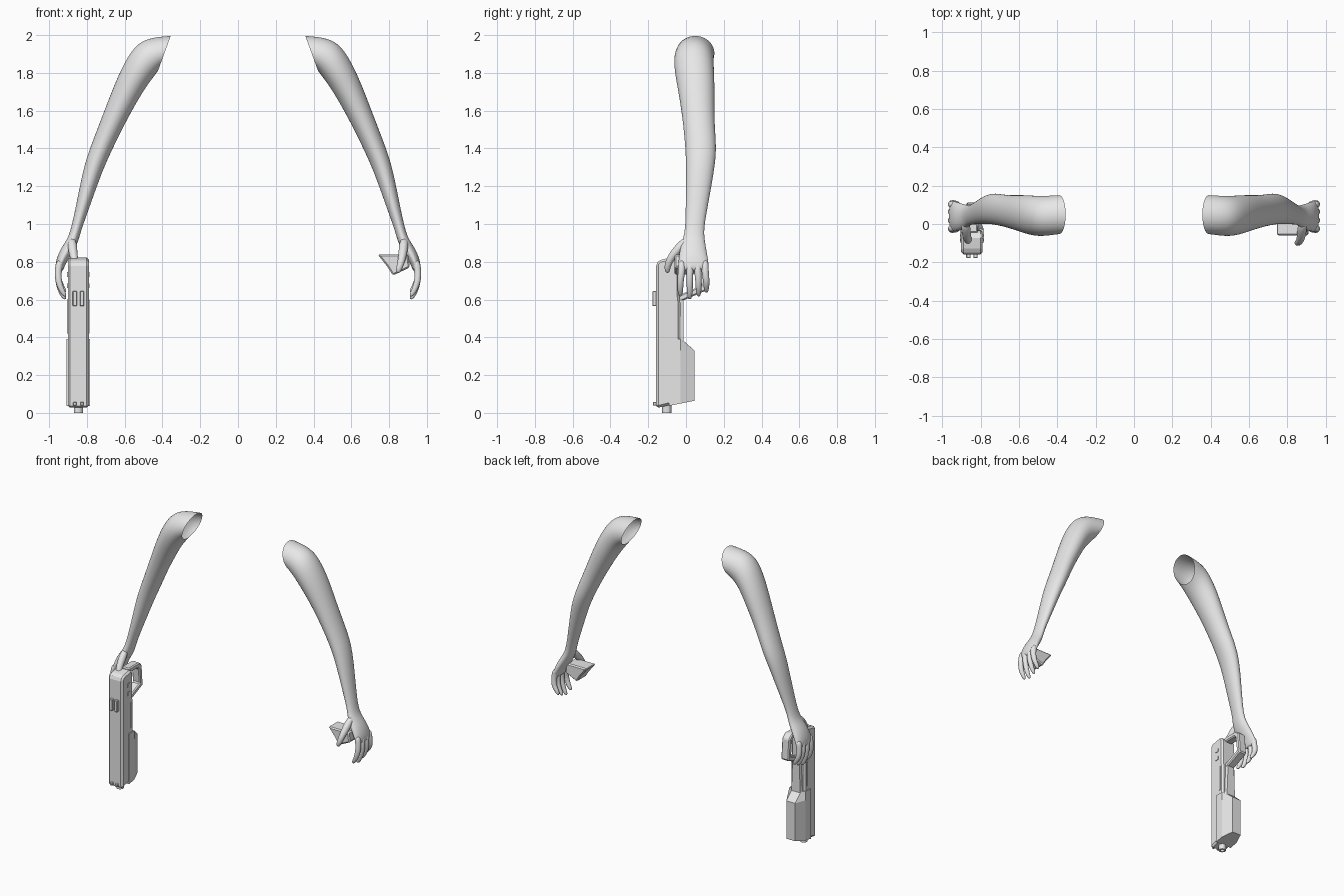
import bpy, bmesh, math
from mathutils import Vector

if "Cube" in bpy.data.objects:
    bpy.data.objects.remove(bpy.data.objects["Cube"], do_unlink=True)

grey = bpy.data.materials.new("plain_grey")
grey.use_nodes = True
grey.diffuse_color = (0.8, 0.8, 0.8, 1)
grey.node_tree.nodes["Principled BSDF"].inputs["Base Color"].default_value = (0.8, 0.8, 0.8, 1)


def loft(name, rings, caps=(True, True), loop=False, smooth=False, bevel=0):
    """Skin a row of equal-sized point rings."""
    bm = bmesh.new()
    rows = [[bm.verts.new(p) for p in ring] for ring in rings]
    n = len(rows[0])
    pairs = list(zip(rows, rows[1:])) + ([(rows[-1], rows[0])] if loop else [])
    for a, b in pairs:
        for i in range(n):
            j = (i + 1) % n
            bm.faces.new((a[i], a[j], b[j], b[i]))
    if not loop:
        for row, wanted in zip((rows[0], rows[-1]), caps):
            if wanted:
                bm.faces.new(row)
    bmesh.ops.recalc_face_normals(bm, faces=bm.faces)
    mesh = bpy.data.meshes.new(name)
    bm.to_mesh(mesh)
    bm.free()
    mesh.materials.append(grey)
    ob = bpy.data.objects.new(name, mesh)
    bpy.context.collection.objects.link(ob)
    if smooth:
        mesh.polygons.foreach_set("use_smooth", [True] * len(mesh.polygons))
        sub = ob.modifiers.new("round", "SUBSURF")
        sub.levels = sub.render_levels = 2
    if bevel:
        mod = ob.modifiers.new("chamfer", "BEVEL")
        mod.width, mod.segments, mod.limit_method = bevel, 1, "ANGLE"
    return ob


def box(name, lo, hi, bevel=0):
    rings = [[(x, y, z) for x, y in ((lo[0], lo[1]), (hi[0], lo[1]), (hi[0], hi[1]), (lo[0], hi[1]))]
             for z in (lo[2], hi[2])]
    return loft(name, rings, bevel=bevel)


def tube(name, path, radii, side):
    """Rounded digit along a path."""
    pts = [Vector(p) for p in path]
    rings = []
    for i, (p, r) in enumerate(zip(pts, radii)):
        d = (pts[min(i + 1, len(pts) - 1)] - pts[max(i - 1, 0)]).normalized()
        u = d.cross(Vector((0, 1, 0))).normalized()
        v = d.cross(u)
        ring = [p + r * (u * math.cos(k * math.pi / 4) + v * math.sin(k * math.pi / 4)) for k in range(8)]
        rings.append([(q.x * side, q.y, q.z) for q in ring])
    loft(name, rings, smooth=True)


# Arm sections: outer x, z, inner x, z, front y, back y
ARM = [
    (.355, 2.0, .425, 1.807, -.057, .155),
    (.49, 1.99, .45, 1.77, -.068, .15),
    (.565, 1.93, .49, 1.715, -.066, .152),
    (.638, 1.79, .54, 1.632, -.045, .156),
    (.712, 1.595, .61, 1.505, -.02, .152),
    (.775, 1.43, .675, 1.37, -.006, .166),
    (.817, 1.315, .72, 1.27, -.002, .154),
    (.858, 1.1, .788, 1.08, -.004, .117),
    (.884, .98, .83, .965, -.005, .095),
    (.903, .92, .846, .9, -.022, .102),
    (.945, .865, .875, .845, -.038, .112),
    (.97, .79, .918, .78, -.045, .125),
    (.966, .75, .926, .745, -.04, .12),
]

for side, label in ((1, "left"), (-1, "right")):
    rings = []
    for ox, oz, ix, iz, front, back in ARM:
        ring = []
        for k in range(12):
            c, s = math.cos(k * math.pi / 6), math.sin(k * math.pi / 6)
            ring.append((side * ((ox + ix) / 2 + c * (ox - ix) / 2),
                         (front + back) / 2 + s * (back - front) / 2,
                         (oz + iz) / 2 + c * (oz - iz) / 2))
        rings.append(ring)
    loft(label + "_arm", rings, caps=(False, True), smooth=True)

    # Four curled fingers
    for name, y, tip_y, tip in (("index", -.022, -.03, .615), ("middle", .02, .02, .6),
                                ("ring", .062, .067, .615), ("little", .1, .108, .635)):
        tube(f"{label}_{name}_finger",
             [(.94, y, .81), (.953, y, .755), (.952, tip_y, .7), (.935, tip_y, tip + .035), (.912, tip_y, tip)],
             [.022, .021, .019, .017, .01], side)
    # Thumb
    tube(label + "_thumb",
         [(.88, .01, .92), (.875, -.045, .865), (.868, -.085, .815), (.855, -.1, .77), (.845, -.098, .74)],
         [.026, .027, .022, .019, .011], side)

# Short wedge grip in the left hand
WEDGE = [(.74, .838), (.9, .838), (.91, .77), (.82, .728), (.79, .775)]
loft("left_wedge_grip", [[(x, y, z) for x, z in WEDGE] for y in (-.06, .045)], bevel=.008)

# Device held in the right hand
CX = -.845


def side_prism(name, outline, half, bevel=0):
    return loft(name, [[(CX + s * half, y, z) for y, z in outline] for s in (-1, 1)], bevel=bevel)


side_prism("device_body", [(-.158, .025), (-.158, .79), (-.14, .81), (-.06, .825), (-.035, .8),
                           (-.035, .62), (-.03, .58), (-.03, .055)], .056, .012)

# Chamfered lower block with a slanted underside and sloping shoulder
rings = []
for z, back, slope in ((.055, .045, .2), (.33, .045, 0), (.39, -.022, 0)):
    half = .062
    ring = [(-half, -.09), (-half, -.03), (-half * .55, back), (half * .55, back), (half, -.03), (half, -.09)]
    rings.append([(CX + x, y, z + slope * y) for x, y in ring])
loft("device_lower_block", rings)

# Spine narrowing between the hand loop and the lower block
loft("device_neck", [[(CX + x, y, z) for x, y in ((-w, -.06), (w, -.06), (w * .7, b), (-w * .7, b))]
                     for z, w, b in ((.36, .05, -.012), (.62, .035, -.012))])

# Hand loop: a closed frame swept round its own outline
OUTER = [(-.045, .822), (.07, .822), (.1, .795), (.112, .65), (-.045, .582)]
INNER = [(-.045, .788), (.055, .788), (.068, .775), (.078, .672), (-.045, .62)]
loft("device_hand_loop", [[(CX - .03, *o), (CX + .03, *o), (CX + .03, *i), (CX - .03, *i)]
                          for o, i in zip(OUTER, INNER)], loop=True, bevel=.007)

# Front sights, lower studs and side slots
for s in (-1, 1):
    x = CX + s * .019
    box("device_sight", (x - .011, -.178, .565), (x + .011, -.15, .645), .003)
    box("device_stud", (x - .009, -.176, .038), (x + .009, -.15, .058), .003)
    face = CX + s * .056
    box("device_side_rib", (face - .004, -.065, .42), (face + .004, -.055, .6))
    for z in (.66, .72):
        box("device_side_catch", (face - .004, -.1, z), (face + .004, -.075, z + .025))

# Hollow nozzle under the body
nozzle = []
for r, z in ((.024, .04), (.024, 0), (.013, 0), (.013, .025)):
    nozzle.append([(CX + r * math.cos(k * math.pi / 6), -.102 + r * math.sin(k * math.pi / 6), z)
                   for k in range(12)])
loft("device_nozzle", nozzle)
